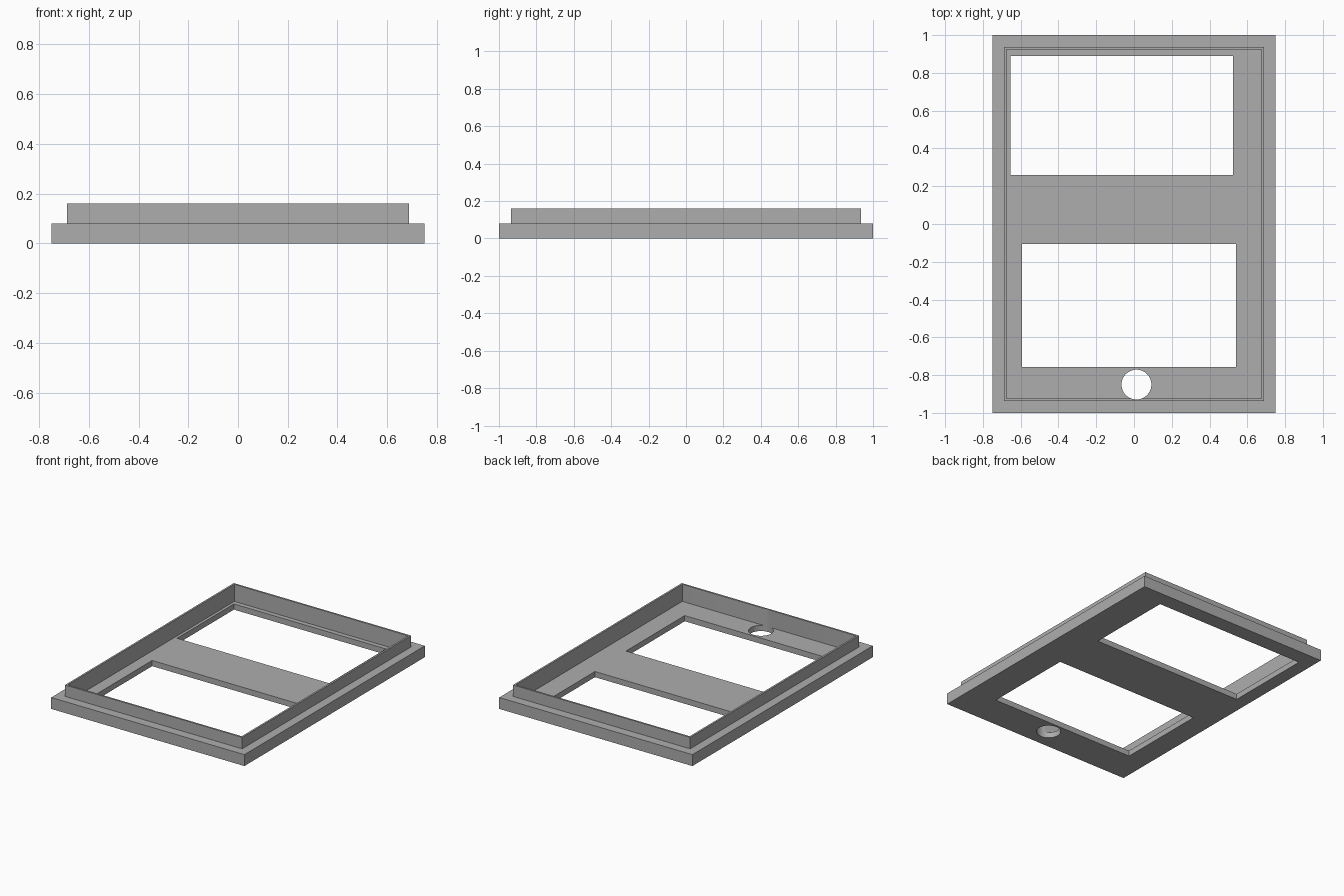
import bpy

if "Cube" in bpy.data.objects:
    bpy.data.objects.remove(bpy.data.objects["Cube"])

grey = bpy.data.materials.new("grey_plastic")
grey.diffuse_color = (0.42, 0.42, 0.42, 1)
grey.use_nodes = True
grey.node_tree.nodes["Principled BSDF"].inputs["Base Color"].default_value = grey.diffuse_color


def box(name, x0, x1, y0, y1, z0, z1):
    bpy.ops.mesh.primitive_cube_add(
        size=1, location=((x0 + x1) / 2, (y0 + y1) / 2, (z0 + z1) / 2))
    ob = bpy.context.object
    ob.name = name
    ob.scale = (x1 - x0, y1 - y0, z1 - z0)
    bpy.ops.object.transform_apply(location=True, rotation=False, scale=True)
    return ob


def combine(target, tool, operation):
    mod = target.modifiers.new(tool.name, 'BOOLEAN')
    mod.operation = operation
    mod.solver = 'EXACT'
    mod.object = tool
    bpy.context.view_layer.objects.active = target
    bpy.ops.object.modifier_apply(modifier=mod.name)
    bpy.data.objects.remove(tool, do_unlink=True)


# Flanged plate with a raised block that becomes the thin rim
panel = box("panel_frame", -0.75, 0.75, -1, 1, 0, 0.08)
combine(panel, box("rim", -0.688, 0.688, -0.936, 0.936, 0.03, 0.16), 'UNION')

# Pocket leaves a thin floor and the upright rim
combine(panel, box("pocket", -0.675, 0.675, -0.923, 0.923, 0.04, 0.3), 'DIFFERENCE')

# Two rectangular windows through the floor
combine(panel, box("rear_window", -0.655, 0.525, 0.26, 0.89, -0.1, 0.3), 'DIFFERENCE')
combine(panel, box("front_window", -0.593, 0.54, -0.757, -0.105, -0.1, 0.3), 'DIFFERENCE')

# Round button hole, grazing the inside of the front rim
bpy.ops.mesh.primitive_cylinder_add(vertices=48, radius=0.079, depth=0.6,
                                    location=(0.013, -0.85, 0.1))
hole = bpy.context.object
hole.name = "button_hole"
combine(panel, hole, 'DIFFERENCE')

panel.data.materials.clear()
panel.data.materials.append(grey)
for poly in panel.data.polygons:
    poly.material_index = 0
bpy.ops.object.select_all(action='DESELECT')
panel.select_set(True)
bpy.context.view_layer.objects.active = panel
bpy.ops.object.shade_smooth_by_angle(angle=0.5)
